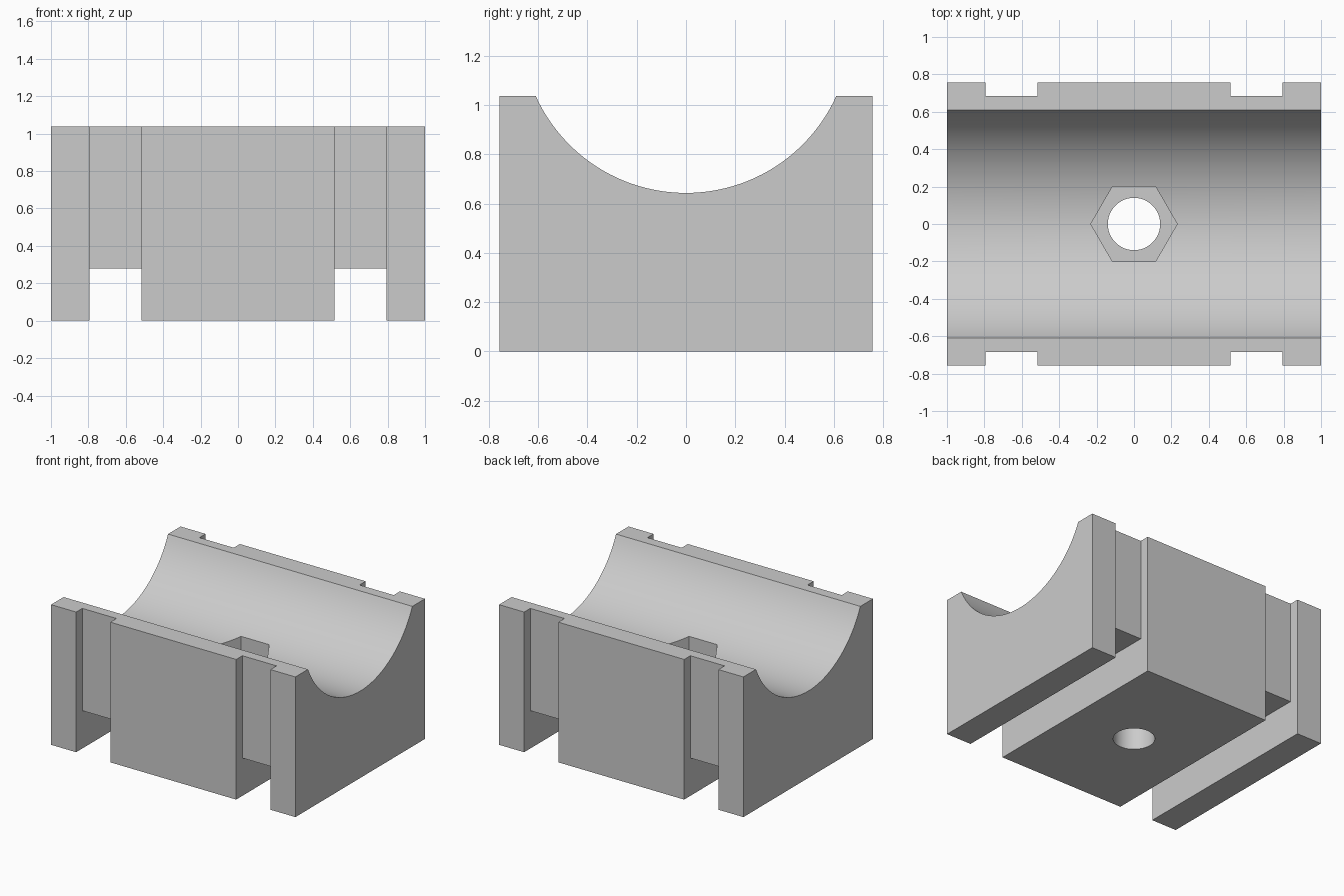
import bpy, bmesh, math

if "Cube" in bpy.data.objects:
    bpy.data.objects.remove(bpy.data.objects["Cube"], do_unlink=True)

HALF_DEPTH, HEIGHT = 0.757, 1.037
LIP, TROUGH = 0.61, 0.643            # trough half width and lowest point
POCKET_FLOOR = 0.36

grey = bpy.data.materials.new("plain grey")
grey.use_nodes = True
colour = (0.6, 0.6, 0.6, 1)
grey.diffuse_color = colour
grey.node_tree.nodes["Principled BSDF"].inputs["Base Color"].default_value = colour


def extrude_x(name, profile, x0, x1):
    """Solid made by sweeping a (y, z) profile from x0 to x1."""
    bm = bmesh.new()
    face = bm.faces.new([bm.verts.new((x0, y, z)) for y, z in profile])
    swept = bmesh.ops.extrude_face_region(bm, geom=[face])["geom"]
    verts = [v for v in swept if isinstance(v, bmesh.types.BMVert)]
    bmesh.ops.translate(bm, verts=verts, vec=(x1 - x0, 0, 0))
    bmesh.ops.recalc_face_normals(bm, faces=bm.faces)
    mesh = bpy.data.meshes.new(name)
    bm.to_mesh(mesh)
    bm.free()
    mesh.materials.append(grey)
    obj = bpy.data.objects.new(name, mesh)
    bpy.context.collection.objects.link(obj)
    return obj


def upright_cutter(name, sides, radius, z0, z1):
    bpy.ops.mesh.primitive_cylinder_add(vertices=sides, radius=radius, depth=z1 - z0,
                                        location=(0, 0, (z0 + z1) / 2),
                                        rotation=(0, 0, math.pi / 2))
    obj = bpy.context.object
    obj.name = name
    obj.data.materials.append(grey)
    return obj


# Cradle block with a circular trough along its length
sag = HEIGHT - TROUGH
radius = (LIP ** 2 + sag ** 2) / (2 * sag)
sweep = math.asin(LIP / radius)
steps = 48
arc = []
for i in range(steps + 1):
    a = sweep * (1 - 2 * i / steps)
    arc.append((radius * math.sin(a), TROUGH + radius * (1 - math.cos(a))))
block = [(-HALF_DEPTH, 0), (HALF_DEPTH, 0), (HALF_DEPTH, HEIGHT)]
block += arc + [(-HALF_DEPTH, HEIGHT)]
cradle = extrude_x("cradle_block", block, -1, 1)

# Strap channels: up both sides and across underneath
right_half = [(0.9, -0.1), (0.9, 1.2), (0.685, 1.2), (0.685, 0.28)]
channel = right_half + [(-y, z) for y, z in reversed(right_half)]
cutters = [extrude_x("strap_channel_cutter", channel, *span)
           for span in ((-0.795, -0.515), (0.515, 0.795))]

# Hexagonal nut pocket above a round bolt hole
cutters.append(upright_cutter("nut_pocket_cutter", 6, 0.231, POCKET_FLOOR, 1.2))
cutters.append(upright_cutter("bolt_hole_cutter", 48, 0.14, -0.1, 1.1))

bpy.ops.object.select_all(action='DESELECT')
cradle.select_set(True)
bpy.context.view_layer.objects.active = cradle
for cutter in cutters:
    cutter.hide_render = True
    mod = cradle.modifiers.new(cutter.name, 'BOOLEAN')
    mod.operation, mod.solver, mod.object = 'DIFFERENCE', 'EXACT', cutter
    bpy.ops.object.modifier_apply(modifier=mod.name)
    bpy.data.objects.remove(cutter, do_unlink=True)

bpy.ops.object.shade_smooth_by_angle(angle=math.radians(25))
